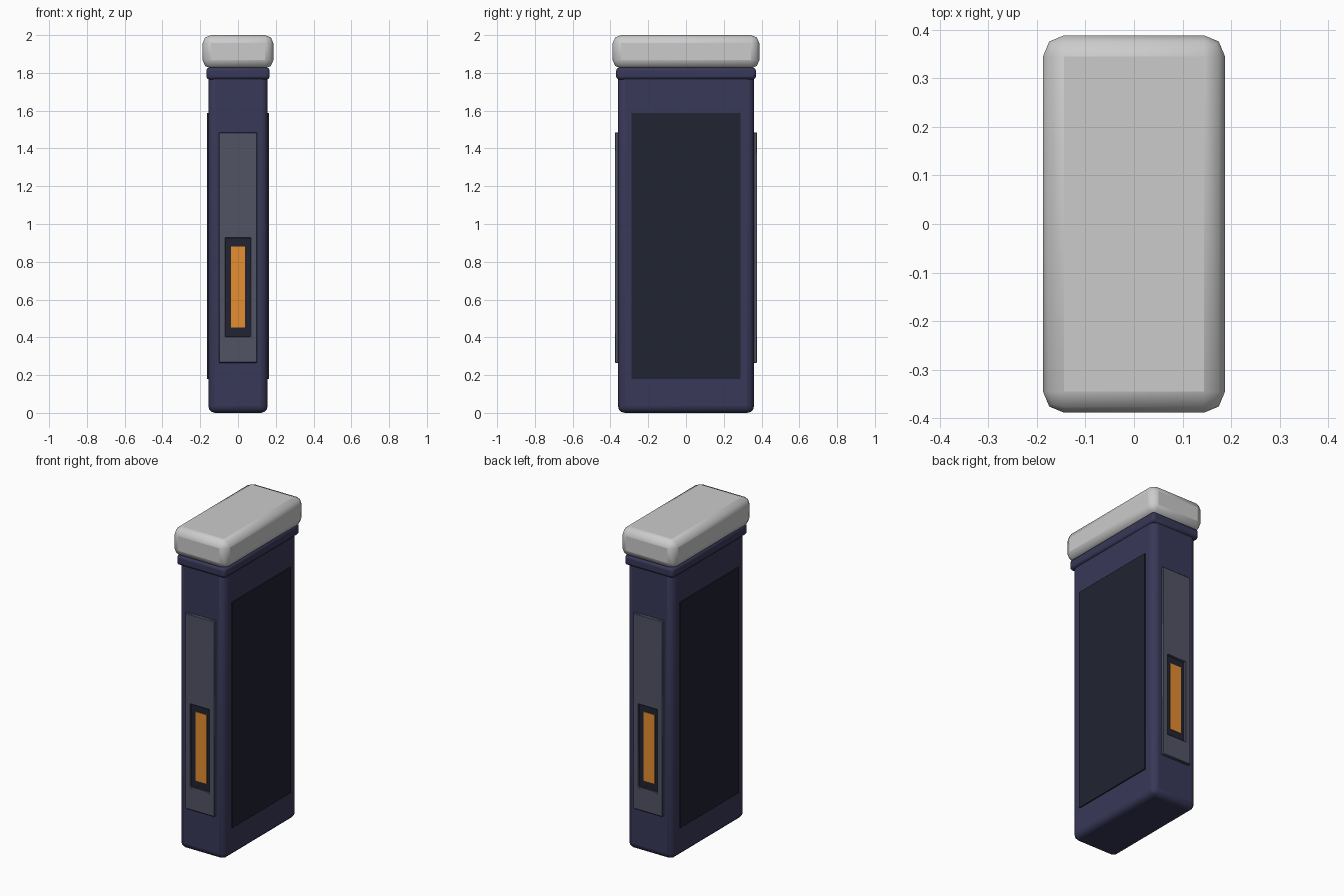
import bpy, bmesh, math
from mathutils import Vector

if "Cube" in bpy.data.objects:
    bpy.data.objects.remove(bpy.data.objects["Cube"])


def material(name, rgb):
    m = bpy.data.materials.new(name)
    m.diffuse_color = (*rgb, 1)
    m.use_nodes = True
    m.node_tree.nodes["Principled BSDF"].inputs["Base Color"].default_value = m.diffuse_color
    return m


NAVY = material("navy", (0.04, 0.04, 0.1))
DARK = material("dark", (0.015, 0.017, 0.032))
SLATE = material("slate", (0.085, 0.088, 0.13))
ORANGE = material("orange", (0.78, 0.27, 0.03))


def finish(bm, name, mat, bevel, segments):
    bmesh.ops.recalc_face_normals(bm, faces=bm.faces[:])
    mesh = bpy.data.meshes.new(name)
    bm.to_mesh(mesh)
    bm.free()
    ob = bpy.data.objects.new(name, mesh)
    bpy.context.collection.objects.link(ob)
    if mat:
        mesh.materials.append(mat)
    if bevel:
        mod = ob.modifiers.new("Bevel", "BEVEL")
        mod.width, mod.segments = bevel, segments
        bpy.context.view_layer.objects.active = ob
        ob.select_set(True)
        bpy.ops.object.shade_smooth_by_angle(angle=math.radians(50))
        ob.select_set(False)
    return ob


def box(name, lo, hi, mat=None, bevel=0, segments=2):
    lo, hi = Vector(lo), Vector(hi)
    bm = bmesh.new()
    bmesh.ops.create_cube(bm, size=1)
    for v in bm.verts:
        v.co = (lo + hi) / 2 + v.co * (hi - lo)
    return finish(bm, name, mat, bevel, segments)


def window_plate(name, outer, inner, y0, y1, mat):
    """Plate in the xz plane with a rectangular opening; rects are x half-width, z0, z1."""
    bm = bmesh.new()
    loops = [[bm.verts.new((x, y0, z)) for x, z in ((-w, a), (w, a), (w, b), (-w, b))]
             for w, a, b in (outer, inner)]
    faces = []
    for i in range(4):
        j = (i + 1) % 4
        faces.append(bm.faces.new((loops[0][i], loops[0][j], loops[1][j], loops[1][i])))
    ext = bmesh.ops.extrude_face_region(bm, geom=faces, use_keep_orig=True)
    for g in ext["geom"]:
        if isinstance(g, bmesh.types.BMVert):
            g.co.y = y1
    return finish(bm, name, mat, 0.003, 1)


# Main case, collar and cap
box("case_body", (-0.157, -0.36, 0), (0.157, 0.36, 1.8), NAVY, 0.036, 3)
box("collar", (-0.168, -0.37, 1.765), (0.168, 0.37, 1.828), NAVY, 0.016, 2)
box("cap", (-0.187, -0.388, 1.824), (0.187, 0.388, 2.0), None, 0.043, 2)

for side, s in (("front", -1), ("back", 1)):
    # Edge plate with recessed indicator window
    window_plate(side + "_plate", (0.1, 0.265, 1.485), (0.067, 0.405, 0.925),
                 s * 0.35, s * 0.376, SLATE)
    box(side + "_window_floor", (-0.069, min(s * 0.35, s * 0.362), 0.4),
        (0.069, max(s * 0.35, s * 0.362), 0.93), DARK)
    box(side + "_indicator", (-0.038, min(s * 0.355, s * 0.366), 0.452),
        (0.038, max(s * 0.355, s * 0.366), 0.882), ORANGE)

# Broad side panels
for side, s in (("left", -1), ("right", 1)):
    box(side + "_panel", (min(s * 0.15, s * 0.164), -0.288, 0.18),
        (max(s * 0.15, s * 0.164), 0.288, 1.587), DARK)
